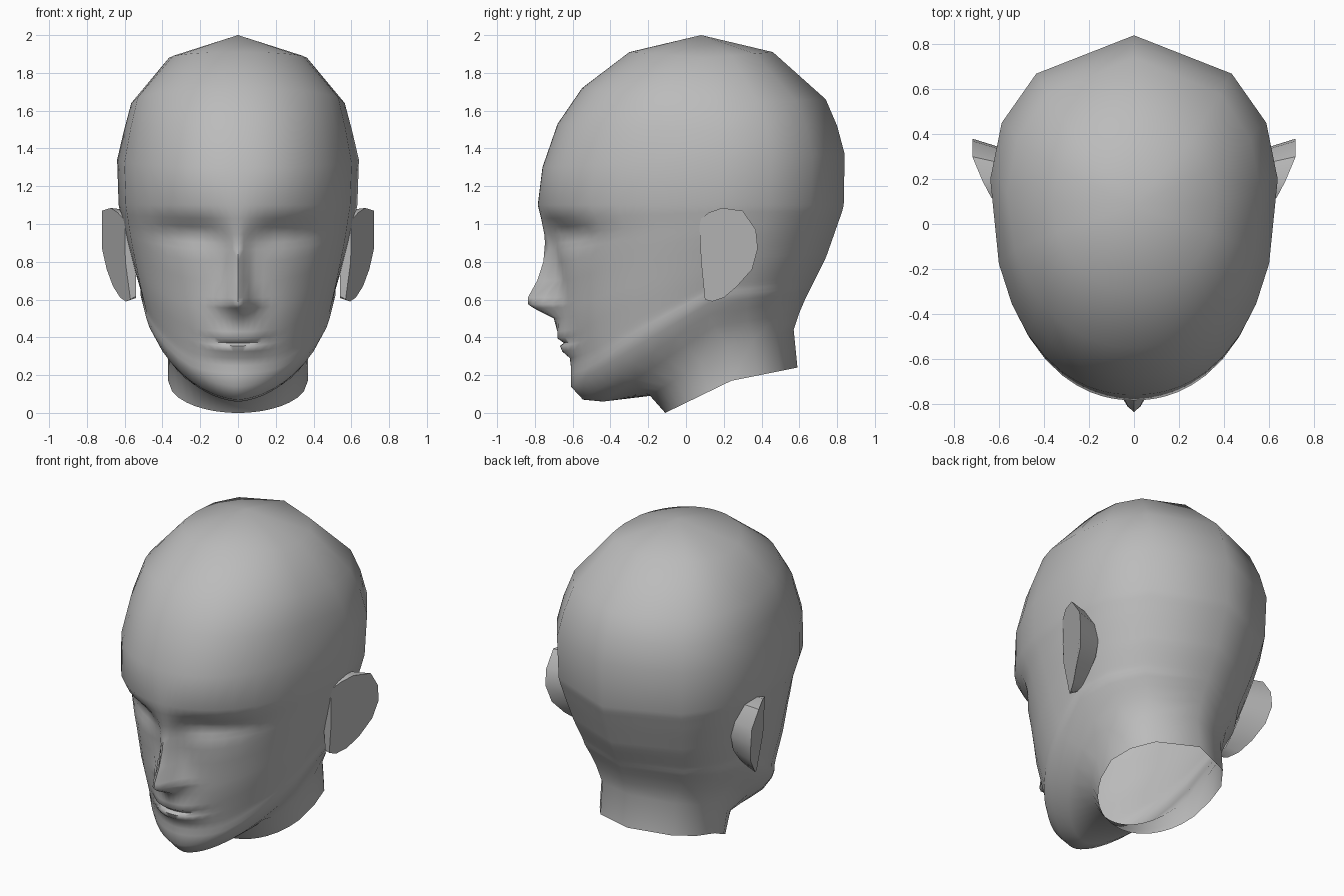
import bpy, bmesh, math
from mathutils import Vector

if "Cube" in bpy.data.objects:
    bpy.data.objects.remove(bpy.data.objects["Cube"])

skin = bpy.data.materials.new("grey_clay")
skin.diffuse_color = (0.5, 0.5, 0.5, 1)
skin.use_nodes = True
skin.node_tree.nodes["Principled BSDF"].inputs["Base Color"].default_value = skin.diffuse_color


def interp(table, v):
    """Piecewise linear lookup in (key, value) pairs."""
    if v <= table[0][0]:
        return table[0][1]
    for (a, p), (b, q) in zip(table, table[1:]):
        if v <= b:
            return p + (q - p) * (v - a) / (b - a)
    return table[-1][1]


def finish(bm, name, angle):
    bmesh.ops.remove_doubles(bm, verts=bm.verts, dist=0.0005)
    bmesh.ops.recalc_face_normals(bm, faces=bm.faces)
    mesh = bpy.data.meshes.new(name)
    bm.to_mesh(mesh)
    bm.free()
    mesh.materials.append(skin)
    ob = bpy.data.objects.new(name, mesh)
    bpy.context.collection.objects.link(ob)
    bpy.ops.object.select_all(action='DESELECT')
    ob.select_set(True)
    bpy.context.view_layer.objects.active = ob
    bpy.ops.object.shade_smooth_by_angle(angle=math.radians(angle))
    return ob


# Head rings: front y, front z, half width, widest y, widest z, back y, back z, roundness
low = [(-.11, .00, .37, .24, .17, .59, .24, 2.0),
       (-.19, .09, .37, .22, .35, .57, .44, 2.0),
       (-.44, .06, .43, .15, .46, .60, .53, 1.7),
       (-.545, .07, .47, .12, .52, .63, .60, 1.7),
       (-.61, .14, .50, .12, .58, .65, .64, 1.8)]
high = [(-.76, 1.30, .64, .20, 1.34, .84, 1.37, 2.2),
        (-.68, 1.53, .605, .19, 1.49, .80, 1.52, 2.2),
        (-.55, 1.72, .565, .14, 1.64, .74, 1.66, 2.1),
        (-.30, 1.91, .365, .10, 1.88, .46, 1.91, 2.0)]

# Face rings between chin and brow follow a few lookup curves
base_y = [(.25, -.61), (.5, -.66), (.7, -.67), (.8, -.68), (.92, -.70), (1.03, -.755), (1.1, -.785)]
width = [(.65, .515), (.75, .545), (.95, .60), (1.1, .632)]
back_y = [(.62, .64), (.82, .74), (1.09, .835)]
face = []
for zf in (.21, .25, .29, .325, .355, .37, .395, .43, .5, .555, .575, .61, .7, .8,
           .865, .90, .945, .985, 1.03, 1.1):
    t = (zf - .21) / .89
    zw, zb = .62 + .48 * t, .66 + .44 * t
    face.append((interp(base_y, zf), zf, interp(width, zw), .12 + .06 * t, zw,
                 interp(back_y, zb), zb, 1.85 + .3 * t))
rings = low + face + high

# Forward offsets of the facial features, by height
nose_h = [(.43, .0), (.5, .04), (.555, .145), (.575, .172), (.61, .172), (.7, .118),
          (.8, .075), (.92, .045), (1.03, .012), (1.1, 0)]
nose_w = [(.5, .07), (.57, .075), (.62, .062), (.7, .045), (.9, .04), (1.1, .08)]
eye_d = [(.85, 0), (.865, .008), (.90, .028), (.945, .05), (.985, .045), (1.03, .012), (1.1, 0)]
lip_h = [(.25, 0), (.29, -.003), (.325, .03), (.355, .036), (.37, .012), (.395, .042),
         (.43, .035), (.5, .0)]


def feature(x, z):
    """How far the face stands forward at this spot."""
    d = interp(nose_h, z) * math.exp(-(x / interp(nose_w, z)) ** 2 * .9)
    d -= interp(eye_d, z) * math.exp(-((x - .27) / .15) ** 4)
    d += interp(lip_h, z) * math.exp(-(x / .15) ** 4)
    d += .012 * math.exp(-((x - .085) / .03) ** 2 - ((z - .57) / .04) ** 2)
    return d


front_s = (0, .05, .1, .16, .23, .31, .4, .5, .62, .74, .85, .94, 1)
back_s = (.92, .68, 0)


def ring_points(r):
    yf, zf, w, yw, zw, yb, zb, n = r
    pts = []
    for s in front_s:
        k = (1 - s ** n) ** (1 / n)
        x, z = w * s, zw + (zf - zw) * k
        y = yw + (yf - yw) * k
        if r in face:
            # lips curve down to the corners, features use the centre-line height
            y -= feature(x, zf if zf < .8 else z)
            z -= (z - zf) * .6 * math.exp(-(x / .3) ** 4)
        pts.append((x, y, z))
    for s in back_s:
        k = math.sqrt(1 - s * s)
        pts.append((w * s, yw + (yb - yw) * k, zw + (zb - zw) * k))
    return pts


# Head and neck skin, open under the neck
bm = bmesh.new()
for side in (1, -1):
    rows = [[bm.verts.new((side * x, y, z)) for x, y, z in ring_points(r)] for r in rings]
    for a, b in zip(rows, rows[1:]):
        for i in range(len(a) - 1):
            bm.faces.new((a[i], a[i + 1], b[i + 1], b[i]))
    top = bm.verts.new((0, .08, 2.0))
    for a, b in zip(rows[-1], rows[-1][1:]):
        bm.faces.new((a, b, top))
finish(bm, "head", 75)

# Ears: flared outer plate with a rim running back into the head
outline = [(.07, 1.02), (.12, 1.06), (.19, 1.085), (.30, 1.07), (.37, .97), (.38, .87),
           (.35, .76), (.27, .67), (.20, .61), (.14, .59), (.10, .60), (.08, .80)]
for side, name in ((1, "ear_right"), (-1, "ear_left")):
    bm = bmesh.new()
    outer, inner = [], []
    for y, z in outline:
        x = .60 + .12 * min(1, max(0, (y - .07) / .22)) ** .8
        x -= .055 * min(1, max(0, (.85 - z) / .2))
        outer.append(bm.verts.new((side * x, y, z)))
        inner.append(bm.verts.new((side * min(x - .02, .54), .1 + (y - .1) * .8, .84 + (z - .84) * .93)))
    bm.faces.new(outer)
    for i in range(len(outer)):
        j = (i + 1) % len(outer)
        bm.faces.new((outer[i], outer[j], inner[j], inner[i]))
    finish(bm, name, 35)
